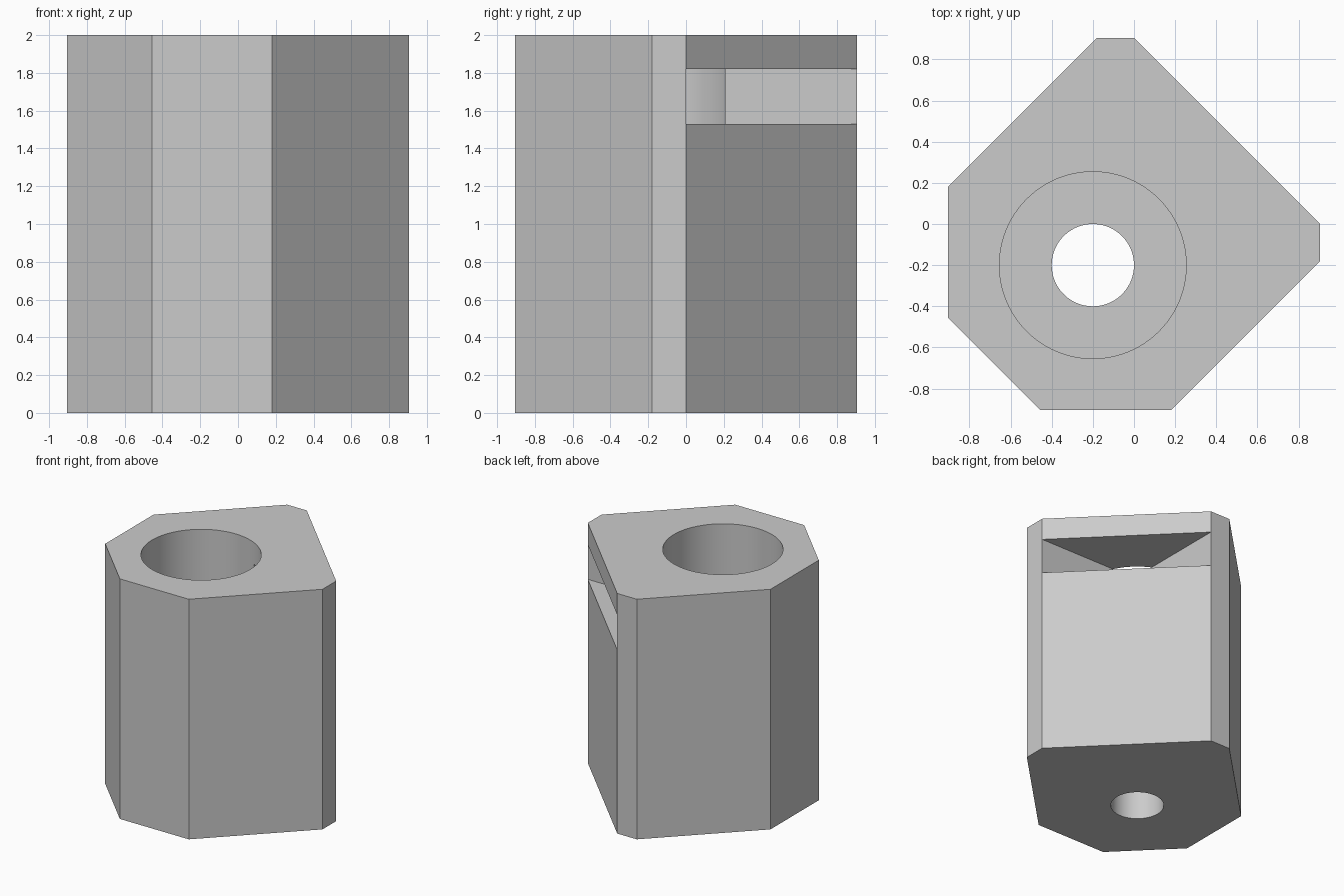
import bpy
import bmesh
import math

if "Cube" in bpy.data.objects:
    bpy.data.objects.remove(bpy.data.objects["Cube"], do_unlink=True)

HEIGHT = 2.0
HALF = 0.905
BORE_CENTRE = (-0.2, -0.2)
BORE_FLOOR = 0.5

grey = bpy.data.materials.new("plain grey")
grey.use_nodes = True
colour = (0.6, 0.6, 0.6, 1)
grey.diffuse_color = colour
grey.node_tree.nodes["Principled BSDF"].inputs["Base Color"].default_value = colour


def prism(name, outline, z0, z1):
    """Extrude a flat outline from z0 up to z1."""
    bm = bmesh.new()
    base = bm.faces.new([bm.verts.new((x, y, z0)) for x, y in outline])
    top = bmesh.ops.extrude_face_region(bm, geom=[base])["geom"]
    verts = [v for v in top if isinstance(v, bmesh.types.BMVert)]
    bmesh.ops.translate(bm, verts=verts, vec=(0, 0, z1 - z0))
    bmesh.ops.recalc_face_normals(bm, faces=bm.faces[:])
    mesh = bpy.data.meshes.new(name)
    bm.to_mesh(mesh)
    bm.free()
    mesh.materials.append(grey)
    obj = bpy.data.objects.new(name, mesh)
    bpy.context.collection.objects.link(obj)
    return obj


def circle(radius, sides=96):
    cx, cy = BORE_CENTRE
    return [(cx + radius * math.cos(math.tau * i / sides),
             cy + radius * math.sin(math.tau * i / sides)) for i in range(sides)]


# Block with unequal corner chamfers, symmetric about its diagonal
half_outline = [(-0.455, -HALF), (0.18, -HALF), (HALF, -0.18), (HALF, 0)]
outline = half_outline + [(y, x) for x, y in reversed(half_outline)]
block = prism("chamfered_block", outline, 0, HEIGHT)

# Wide bore, narrow through hole and side slot
cutters = [
    prism("bore_cutter", circle(0.454), BORE_FLOOR, HEIGHT + 0.2),
    prism("hole_cutter", circle(0.2), -0.2, BORE_FLOOR + 0.2),
    prism("slot_cutter", [(0, 0), (1.2, 0), (1.2, 1.2), (0, 1.2)], 1.53, 1.82),
]
bpy.ops.object.select_all(action="DESELECT")
block.select_set(True)
bpy.context.view_layer.objects.active = block
for cutter in cutters:
    cutter.hide_render = True
    cut = block.modifiers.new(cutter.name, "BOOLEAN")
    cut.operation = "DIFFERENCE"
    cut.solver = "EXACT"
    cut.object = cutter
    bpy.ops.object.modifier_apply(modifier=cut.name)
    bpy.data.objects.remove(cutter, do_unlink=True)

# Smooth round walls, crisp block edges
bpy.ops.object.shade_smooth_by_angle(angle=math.radians(30))
